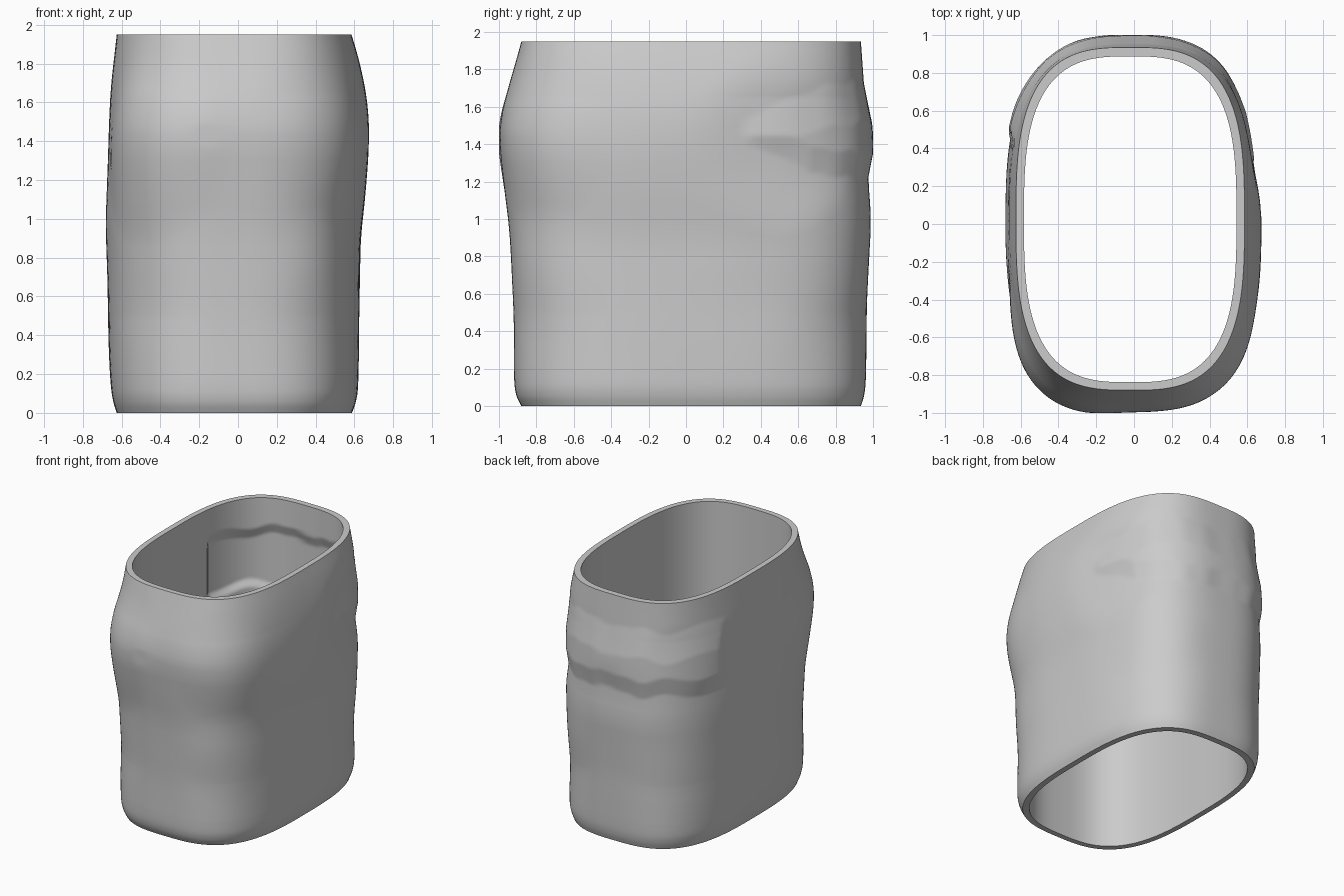
import bpy, math
from mathutils import Vector, noise

cube = bpy.data.objects.get("Cube")
if cube:
    bpy.data.objects.remove(cube, do_unlink=True)

SEGS, ROWS, HEIGHT = 160, 130, 1.95
CX, CY = -0.02, 0.025

# Outer silhouettes as (height, offset) pairs
LEFT = [(0, .607), (.05, .627), (.12, .64), (.4, .645), (.9, .65), (1.2, .685), (1.4, .697), (1.6, .687), (1.8, .65), (1.95, .605)]
RIGHT = [(0, .605), (.05, .622), (.12, .635), (.3, .645), (1, .66), (1.4, .65), (1.7, .635), (1.95, .605)]
FRONT = [(0, .905), (.05, .932), (.12, .945), (.5, .945), (.95, .97), (1.4, 1.025), (1.53, 1.02), (1.7, .975), (1.95, .905)]
BACK = [(0, .91), (.05, .927), (.12, .937), (.5, .94), (1, .965), (1.2, .95), (1.45, .945), (1.7, .927), (1.95, .91)]


def at(profile, z):
    """Linear reading of a silhouette at height z."""
    for (z0, r0), (z1, r1) in zip(profile, profile[1:]):
        if z <= z1:
            return r0 + (r1 - r0) * (z - z0) / (z1 - z0)
    return profile[-1][1]


def soft(profile, z):
    """Silhouette with its corners eased."""
    h = min(.08, z * .4, HEIGHT - z)
    return sum(at(profile, z + h * k / 2) for k in range(-2, 3)) / 5


def ramp(v, width):
    return min(max(v / width, 0), 1)


def rounded(t, ax, ay, n):
    """Point on a rounded-rectangle section."""
    c, s = math.cos(t), math.sin(t)
    return (CX + ax * math.copysign(abs(c) ** (2 / n), c),
            CY + ay * math.copysign(abs(s) ** (2 / n), s))


def patch(x, y, z):
    """Distance inside the ragged band around the back."""
    wave = .018 * math.sin(13 * x + 5 * y) + .01 * math.sin(31 * x - 9 * y)
    top, bottom, side = 1.73 + wave, 1.22 - wave, .42
    if x > 0:
        top = min(top, 1.56 + .42 * (y - .33) + wave)
        bottom = max(bottom, 1.43 - .45 * (y - .33) + wave)
        side = .33
    return min(top - z, 1.6 * (z - bottom), 3 * (y - side))


# Dents and swellings: centre, radius, depth
LUMPS = [((-.5, -.8, 1.4), .55, .045), ((.5, -.8, 1.4), .45, .018),
         ((.5, -.8, .7), .4, .012), ((.5, .8, 1.45), .4, -.015),
         ((.5, .8, .8), .45, .016), ((-.5, .8, 1.5), .3, -.008),
         ((.66, .5, 1.4), .5, -.045)]


def outward(x, y):
    return Vector((x - CX, (y - CY) * .5, 0)).normalized()


def outer(t, z):
    ax = soft(LEFT if math.cos(t) > 0 else RIGHT, z)
    ay = soft(BACK if math.sin(t) > 0 else FRONT, z)
    mid = ramp(z - .1, .4) * ramp(HEIGHT - z, .3)
    x, y = rounded(t, ax, ay, 3 - .2 * mid)
    p = Vector((x, y, z))
    push = .004 * noise.noise(p * 2.6)
    for centre, radius, depth in LUMPS:
        fall = max(0, 1 - ((p - Vector(centre)).length / radius) ** 2)
        push += depth * fall * fall
    push = push * mid + .03 * ramp(patch(x, y, z), .22)
    p += outward(x, y) * push
    p.x = min(max(p.x, -.68), .675)
    p.y = min(max(p.y, -1), 1)
    return p


def inner(t, z):
    x, y = rounded(t, .5625, .8625, 3)
    return Vector((x, y, z)) + outward(x, y) * .03 * ramp(patch(x, y, z), .08)


# Rings go up the outside, over the rim and down the inside
levels = [HEIGHT * i / ROWS for i in range(ROWS + 1)]
rings = [(outer, z) for z in levels] + [(inner, z) for z in reversed(levels)]
verts = [f(2 * math.pi * j / SEGS, z) for f, z in rings for j in range(SEGS)]
faces = []
for i in range(len(rings)):
    k = (i + 1) % len(rings)
    for j in range(SEGS):
        m = (j + 1) % SEGS
        faces.append((i * SEGS + j, i * SEGS + m, k * SEGS + m, k * SEGS + j))

mesh = bpy.data.meshes.new("hollow_sleeve")
mesh.from_pydata(verts, [], faces)
sleeve = bpy.data.objects.new("hollow_sleeve", mesh)
bpy.context.collection.objects.link(sleeve)

# Plain grey
grey = bpy.data.materials.new("plain_grey")
grey.use_nodes = True
grey.diffuse_color = (.6, .6, .6, 1)
grey.node_tree.nodes["Principled BSDF"].inputs["Base Color"].default_value = (.6, .6, .6, 1)
mesh.materials.append(grey)

bpy.ops.object.select_all(action='DESELECT')
sleeve.select_set(True)
bpy.context.view_layer.objects.active = sleeve
bpy.ops.object.shade_smooth_by_angle(angle=math.radians(35))
